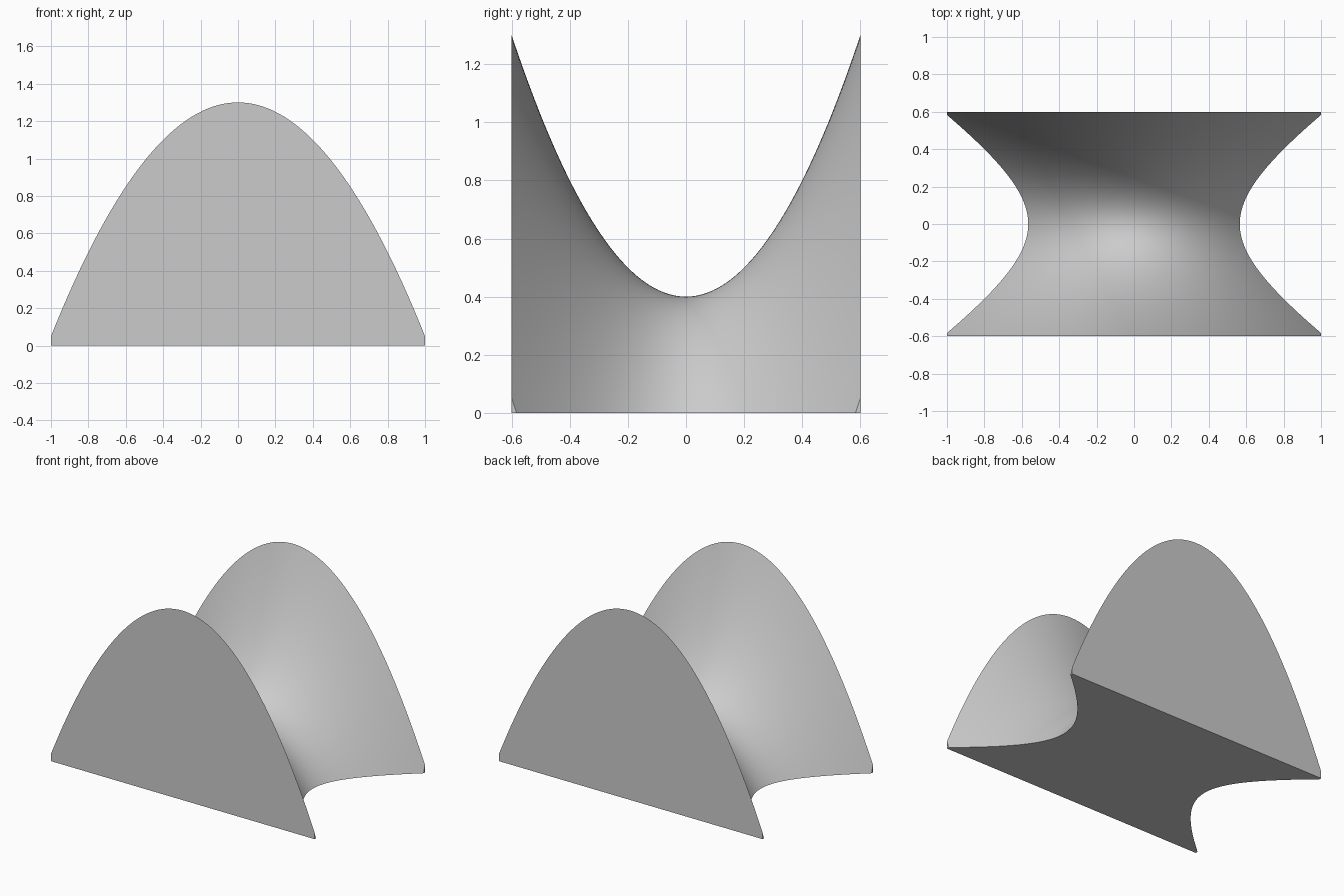
import bpy, bmesh
from math import sqrt

cube = bpy.data.objects.get("Cube")
if cube:
    bpy.data.objects.remove(cube, do_unlink=True)

HALF_X, HALF_Y = 1.0, 0.6
CENTRE_Z, RISE, FALL = 0.4, 2.5, 1.25
ROWS, COLS = 64, 64


def height(x, y):
    """Hyperbolic paraboloid: rises along y, falls along x."""
    return max(0.0, CENTRE_Z + RISE * y * y - FALL * x * x)


def half_width(y):
    """Where the saddle meets the ground, limited by the block's sides."""
    return min(HALF_X, sqrt((CENTRE_Z + RISE * y * y) / FALL))


# Row positions, with extra rows where the ground curve reaches the sides
corner_y = sqrt((FALL * HALF_X ** 2 - CENTRE_Z) / RISE)
ys = [HALF_Y * (2 * j / ROWS - 1) for j in range(ROWS + 1)]
ys = sorted(ys + [-corner_y, corner_y])

# Closed cross-sections: ground corner, saddle curve, ground corner
bm = bmesh.new()
rings = []
for y in ys:
    w = half_width(y)
    xs = [w * (2 * i / COLS - 1) for i in range(COLS + 1)]
    points = [(-w, y, 0)] + [(x, y, height(x, y)) for x in xs] + [(w, y, 0)]
    rings.append([bm.verts.new(p) for p in points])

# Skin between the sections, then flat front and back walls
for a, b in zip(rings, rings[1:]):
    for i in range(len(a)):
        k = (i + 1) % len(a)
        bm.faces.new((a[i], a[k], b[k], b[i]))
bm.faces.new(rings[0])
bm.faces.new(rings[-1])

bmesh.ops.remove_doubles(bm, verts=bm.verts, dist=0.00001)
bmesh.ops.recalc_face_normals(bm, faces=bm.faces)
mesh = bpy.data.meshes.new("saddle_solid")
bm.to_mesh(mesh)
bm.free()

# Plain grey
grey = bpy.data.materials.new("light_grey")
grey.use_nodes = True
colour = (0.6, 0.6, 0.6, 1)
grey.diffuse_color = colour
for node in grey.node_tree.nodes:
    if node.type == 'BSDF_PRINCIPLED':
        node.inputs["Base Color"].default_value = colour
mesh.materials.append(grey)

saddle = bpy.data.objects.new("saddle_solid", mesh)
bpy.context.collection.objects.link(saddle)
bpy.ops.object.select_all(action='DESELECT')
saddle.select_set(True)
bpy.context.view_layer.objects.active = saddle
bpy.ops.object.shade_smooth_by_angle()
